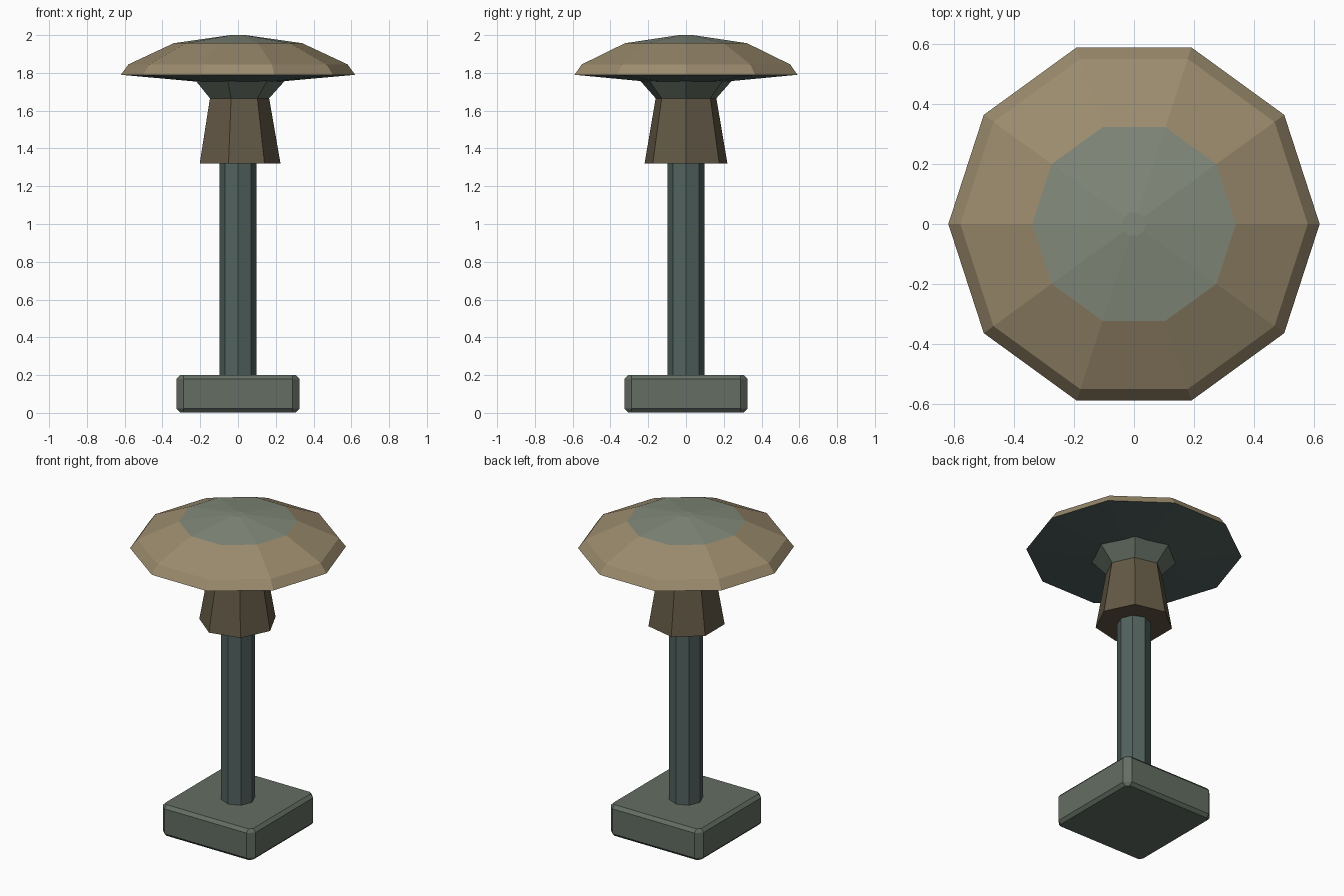
import bpy, bmesh
from math import cos, sin, tau

if "Cube" in bpy.data.objects:
    bpy.data.objects.remove(bpy.data.objects["Cube"])


def material(name, rgb):
    m = bpy.data.materials.new(name)
    m.diffuse_color = (*rgb, 1)
    m.use_nodes = True
    m.node_tree.nodes["Principled BSDF"].inputs["Base Color"].default_value = m.diffuse_color
    return m


stone = material("stone", (0.125, 0.155, 0.125))
slate = material("slate", (0.085, 0.125, 0.115))
bark = material("dark_brown", (0.125, 0.10, 0.06))
tan = material("tan", (0.33, 0.26, 0.155))
moss = material("grey_green", (0.225, 0.25, 0.195))


def loft(name, rings, mats, band_mats=None):
    """Skin a stack of equal-length point rings and close both ends."""
    bm = bmesh.new()
    loops = [[bm.verts.new(p) for p in ring] for ring in rings]
    n = len(loops[0])
    for k, (lo, hi) in enumerate(zip(loops, loops[1:])):
        for i in range(n):
            j = (i + 1) % n
            f = bm.faces.new((lo[i], lo[j], hi[j], hi[i]))
            f.material_index = band_mats[k] if band_mats else 0
    bottom = bm.faces.new(loops[0][::-1])
    top = bm.faces.new(loops[-1])
    if band_mats:
        bottom.material_index, top.material_index = band_mats[0], band_mats[-1]
    bmesh.ops.recalc_face_normals(bm, faces=bm.faces)
    me = bpy.data.meshes.new(name)
    bm.to_mesh(me)
    bm.free()
    for m in mats:
        me.materials.append(m)
    ob = bpy.data.objects.new(name, me)
    bpy.context.collection.objects.link(ob)
    return ob


def turned(name, sides, profile, mats, band_mats=None):
    """Low-poly turned part from (radius, height) pairs, first corner on +x."""
    rings = [[(r * cos(tau * i / sides), r * sin(tau * i / sides), z)
              for i in range(sides)] for r, z in profile]
    return loft(name, rings, mats, band_mats)


def cut_square(half, cut, z):
    """Square ring with chamfered corners."""
    a, b = half, half - cut
    return [(a, -b, z), (a, b, z), (b, a, z), (-b, a, z),
            (-a, b, z), (-a, -b, z), (-b, -a, z), (b, -a, z)]


# Chamfered square foot
loft("base", [cut_square(0.307, 0.019, 0.003), cut_square(0.325, 0.037, 0.022),
              cut_square(0.325, 0.037, 0.18), cut_square(0.307, 0.019, 0.2)], [stone])

# Eight-sided post
turned("post", 8, [(0.098, 0.19), (0.098, 1.36)], [slate])

# Seven-sided tapered collar and the flare that carries the cap
turned("collar", 7, [(0.225, 1.32), (0.165, 1.665)], [bark])
turned("flare", 7, [(0.16, 1.66), (0.25, 1.76)], [stone])

# Ten-sided cap: dark underside, tan sides, grey-green crown
turned("cap", 10, [(0.2, 1.752), (0.62, 1.79), (0.58, 1.845), (0.34, 1.957), (0.04, 2.0)],
       [slate, tan, moss], [0, 1, 1, 2])
